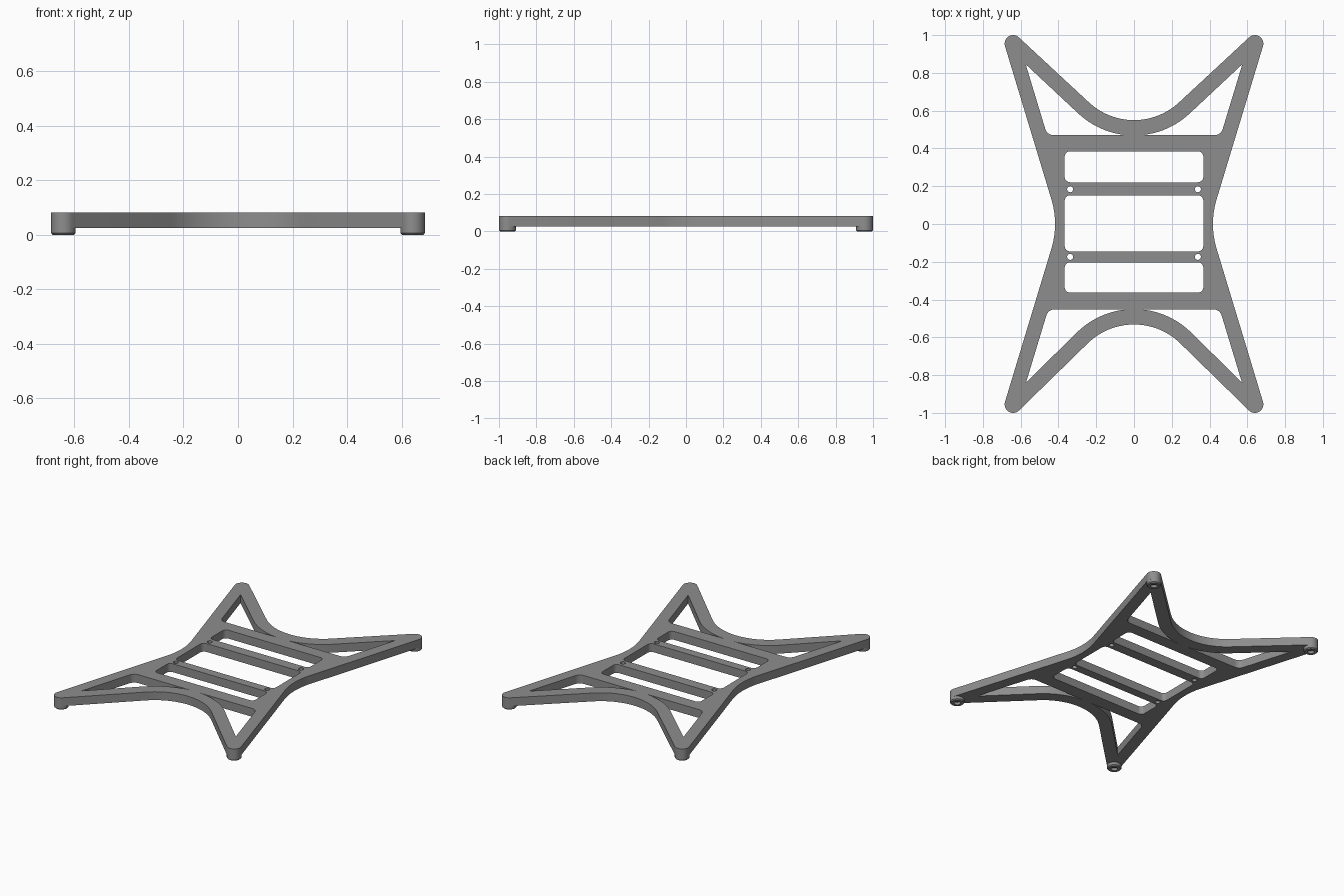
import bpy, bmesh, math
from mathutils import Vector, Matrix

if "Cube" in bpy.data.objects:
    bpy.data.objects.remove(bpy.data.objects["Cube"])

Z0, Z1 = 0.025, 0.081             # underside and top of the frame
TIP, TIP_R = Vector((0.64, 0.955)), 0.045
SHIFT = 0.009                     # the central deck sits slightly to the back

mat = bpy.data.materials.new("grey plastic")
mat.diffuse_color = (0.27, 0.27, 0.27, 1)
mat.use_nodes = True
mat.node_tree.nodes["Principled BSDF"].inputs["Base Color"].default_value = mat.diffuse_color


def polar(a, r=1.0):
    return Vector((math.cos(a), math.sin(a))) * r


def arc(c, r, a0, a1, n):
    return [c + polar(a0 + (a1 - a0) * i / n, r) for i in range(n + 1)]


def fillet(a, p, b, r, n=6):
    """Rounded corner at p between the directions to a and b."""
    u, v = (a - p).normalized(), (b - p).normalized()
    half = u.angle(v) / 2
    c = p + (u + v).normalized() * (r / math.sin(half))
    s, e = p + u * (r / math.tan(half)) - c, p + v * (r / math.tan(half)) - c
    a0, a1 = math.atan2(s.y, s.x), math.atan2(e.y, e.x)
    d = (a1 - a0 + math.pi) % (2 * math.pi) - math.pi
    return arc(c, r, a0, a0 + d, n)


def tangent_angle(c, r, side):
    """Normal angle of the line crossing between the tip circle and circle c."""
    v = c - TIP
    return math.atan2(v.y, v.x) + side * math.acos((TIP_R + r) / v.length)


def meet(n1, d1, n2, d2):
    det = n1.x * n2.y - n1.y * n2.x
    return Vector(((d1 * n2.y - d2 * n1.y) / det, (n1.x * d2 - n2.x * d1) / det))


def quarter(dy):
    """Outer edge and triangular opening of one corner."""
    waist, waist_r = Vector((0.868, 0)), 0.45
    bow, bow_r = Vector((0, 0.891 + dy)), 0.35
    a1 = tangent_angle(waist, waist_r, 1)
    a2 = tangent_angle(bow, bow_r, -1) % (2 * math.pi)
    edge = arc(waist, waist_r, math.pi, a1 + math.pi, 8)
    edge += arc(TIP, TIP_R, a1, a2, 14)
    edge += arc(bow, bow_r, a2 + math.pi, 1.5 * math.pi, 14)
    # opening between side arm, bowed arm and deck edge
    n1, n2 = polar(a1), polar(a2)
    d1, d2 = n1.dot(TIP) + TIP_R - 0.077, n2.dot(TIP) + TIP_R - 0.080
    low_r, bar = bow_r + 0.0815, 0.461 + dy
    point = meet(n1, d1, n2, d2)
    corner = meet(n1, d1, Vector((0, 1)), bar)
    end = 1.5 * math.pi + math.acos((bow.y - bar) / low_r)
    hole = [point] + arc(bow, low_r, a2 + math.pi, end, 12)
    hole += fillet(hole[-1], corner, point, 0.045)
    return edge, hole


def flip(pts, sx, sy):
    return [Vector((p.x * sx, p.y * sy)) for p in pts]


# Frame outline and its openings
back, back_hole = quarter(SHIFT)
front, front_hole = quarter(-SHIFT)
loops = [back + flip(back, -1, 1)[::-1][1:] + flip(front, -1, -1)[1:]
         + flip(front, 1, -1)[::-1][1:-1]]
for sx in (1, -1):
    loops += [flip(back_hole, sx, 1), flip(front_hole, sx, -1)]
# Deck windows
for y0, y1 in ((0.221, 0.385), (-0.145, 0.152), (-0.363, -0.203)):
    c = [Vector(p) for p in ((-.367, y0), (.367, y0), (.367, y1), (-.367, y1))]
    loops.append([p for i in range(4) for p in fillet(c[i - 1], c[i], c[(i + 1) % 4], 0.028)])
# Screw holes in the crossbars
for y in (0.184, -0.174):
    for x in (-0.338, 0.338):
        loops.append(arc(Vector((x, y)), 0.016, 0, 2 * math.pi, 20)[:-1])

curve = bpy.data.curves.new("frame_profile", 'CURVE')
curve.dimensions, curve.fill_mode = '2D', 'BOTH'
curve.extrude = (Z1 - Z0) / 2
for pts in loops:
    s = curve.splines.new('POLY')
    s.points.add(len(pts) - 1)
    for sp, p in zip(s.points, pts):
        sp.co = (p.x, p.y, 0, 1)
    s.use_cyclic_u = True
tmp = bpy.data.objects.new("frame_profile", curve)
bpy.context.collection.objects.link(tmp)
bpy.context.view_layer.update()
mesh = bpy.data.meshes.new_from_object(tmp.evaluated_get(bpy.context.evaluated_depsgraph_get()))
bpy.data.objects.remove(tmp)


def finish(name, bm, me):
    bmesh.ops.remove_doubles(bm, verts=bm.verts, dist=1e-5)
    bmesh.ops.recalc_face_normals(bm, faces=bm.faces)
    bm.to_mesh(me)
    bm.free()
    me.materials.clear()
    me.materials.append(mat)
    me.name = name
    ob = bpy.data.objects.new(name, me)
    bpy.context.collection.objects.link(ob)
    bpy.ops.object.select_all(action='DESELECT')
    ob.select_set(True)
    bpy.context.view_layer.objects.active = ob
    bpy.ops.object.shade_smooth_by_angle(angle=math.radians(30))
    return ob


bm = bmesh.new()
bm.from_mesh(mesh)
bmesh.ops.translate(bm, verts=bm.verts, vec=(0, 0, (Z0 + Z1) / 2))
finish("frame", bm, mesh)

# Feet: chamfered pads with a round recess underneath
profile = [(0, 0.026), (0.0448, 0.026), (0.0448, 0.006), (0.039, 0),
           (0.021, 0), (0.021, 0.018), (0, 0.018)]
for sx, side in ((1, "right"), (-1, "left")):
    for sy, end in ((1, "back"), (-1, "front")):
        bm = bmesh.new()
        vs = [bm.verts.new((r, 0, z)) for r, z in profile]
        es = [bm.edges.new(e) for e in zip(vs, vs[1:])]
        bmesh.ops.spin(bm, geom=vs + es, cent=(0, 0, 0), axis=(0, 0, 1),
                       angle=2 * math.pi, steps=32)
        bmesh.ops.transform(bm, verts=bm.verts,
                            matrix=Matrix.Translation((TIP.x * sx, TIP.y * sy, 0)))
        name = f"foot_{end}_{side}"
        finish(name, bm, bpy.data.meshes.new(name))
